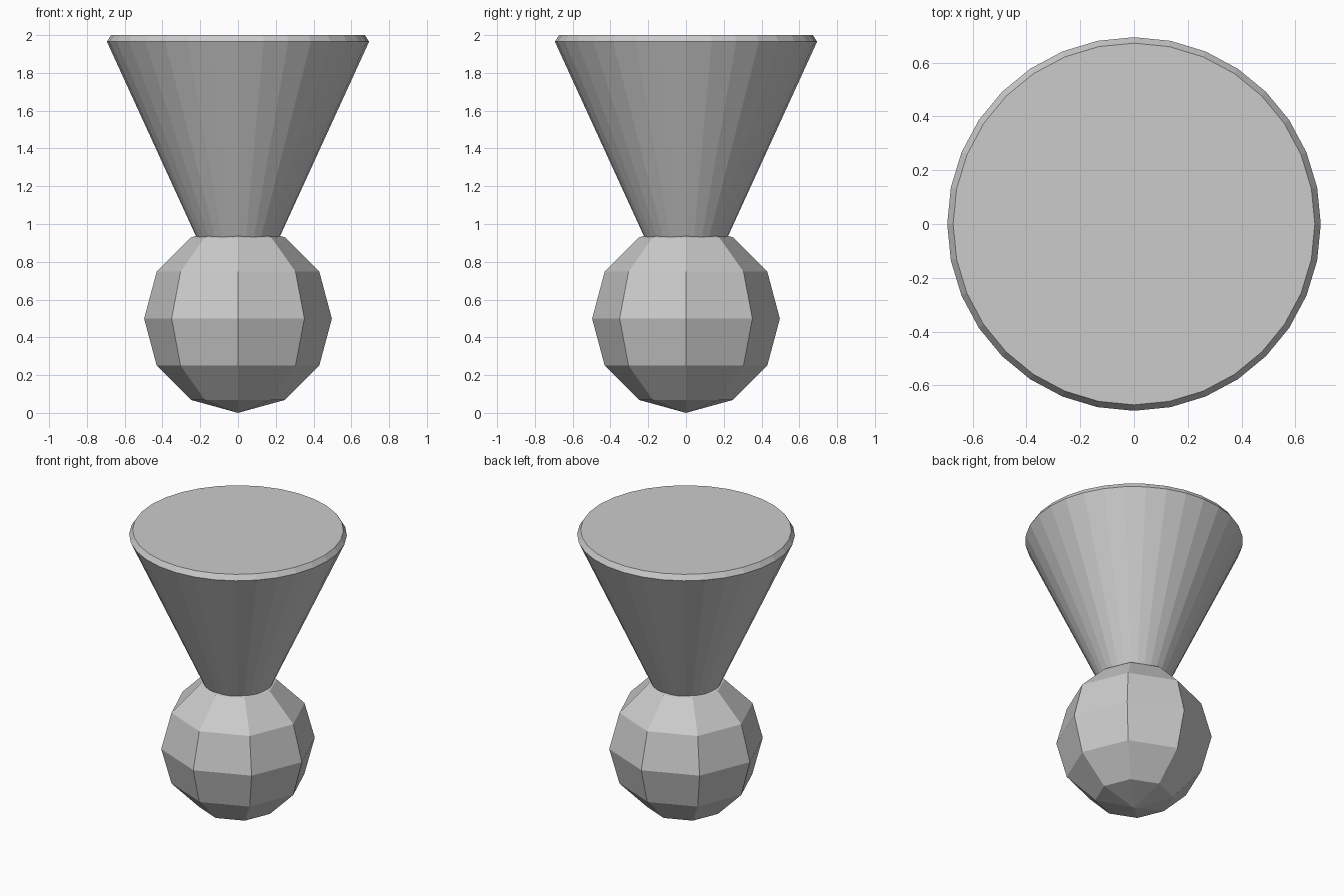
import bpy
import bmesh
from math import cos, sin, tau

if "Cube" in bpy.data.objects:
    bpy.data.objects.remove(bpy.data.objects["Cube"])


def revolve(name, profile, sides):
    """Spin a (radius, z) profile around z; zero radius makes a pole."""
    bm = bmesh.new()
    rings = []
    for r, z in profile:
        n = sides if r > 0 else 1
        rings.append([bm.verts.new((r * cos(tau * i / sides), r * sin(tau * i / sides), z))
                      for i in range(n)])
    for a, b in zip(rings, rings[1:]):
        for i in range(sides):
            j = (i + 1) % sides
            quad = [a[i % len(a)], a[j % len(a)], b[j % len(b)], b[i % len(b)]]
            bm.faces.new(list(dict.fromkeys(quad)))
    if len(rings[-1]) > 1:
        bm.faces.new(rings[-1])
    bmesh.ops.recalc_face_normals(bm, faces=bm.faces[:])
    mesh = bpy.data.meshes.new(name)
    bm.to_mesh(mesh)
    bm.free()
    obj = bpy.data.objects.new(name, mesh)
    bpy.context.collection.objects.link(obj)
    return obj


# Low-poly ball at the bottom
R = 0.497
ball = [(R * sin(tau * k / 12) if 0 < k < 6 else 0, R - R * cos(tau * k / 12) + 0.002 * (k > 0))
        for k in range(7)]
revolve("ball_base", ball, 8)

# Flared cone rising out of the ball, with a chamfered rim and flat top
revolve("flared_cone", [(0, 0.45), (0.694, 1.965), (0.672, 2.0)], 32)
